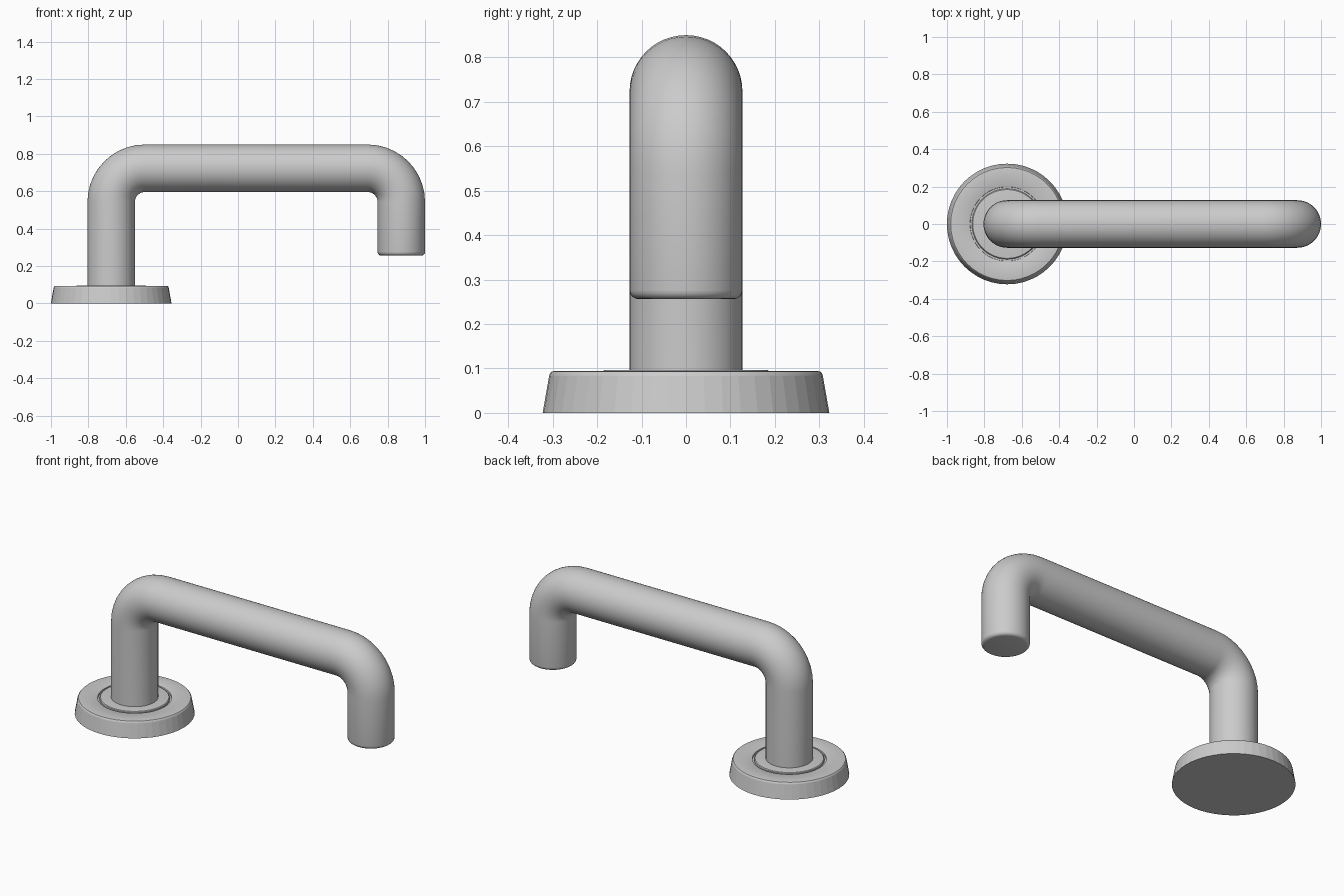
import bpy, bmesh
from math import sin, cos, pi, radians

if "Cube" in bpy.data.objects:
    bpy.data.objects.remove(bpy.data.objects["Cube"])

POST_X, END_X = -0.678, 0.873      # centre lines of the two vertical legs
BAR_Z, TUBE_R, BEND_R = 0.723, 0.127, 0.18


def skin(name, rings):
    """Bridge a list of equal-sized vertex rings and cap both ends."""
    bm = bmesh.new()
    loops = [[bm.verts.new(p) for p in ring] for ring in rings]
    n = len(loops[0])
    for a, b in zip(loops, loops[1:]):
        for i in range(n):
            j = (i + 1) % n
            bm.faces.new((a[i], a[j], b[j], b[i]))
    bm.faces.new(loops[0])
    bm.faces.new(loops[-1])
    bmesh.ops.recalc_face_normals(bm, faces=bm.faces)
    mesh = bpy.data.meshes.new(name)
    bm.to_mesh(mesh)
    bm.free()
    obj = bpy.data.objects.new(name, mesh)
    bpy.context.collection.objects.link(obj)
    bpy.ops.object.select_all(action='DESELECT')
    obj.select_set(True)
    bpy.context.view_layer.objects.active = obj
    bpy.ops.object.shade_smooth_by_angle(angle=radians(30))
    return obj


def lathe(name, profile, x, sides):
    return skin(name, [[(x + r * cos(2 * pi * i / sides), r * sin(2 * pi * i / sides), z)
                        for i in range(sides)] for r, z in profile])


# wall rose: tapered disc with softened rim and a groove around the centre
rose = lathe("base_rose", [
    (0.3225, 0), (0.308, 0.083), (0.306, 0.089), (0.302, 0.093), (0.296, 0.094),
    (0.203, 0.094), (0.199, 0.092), (0.198, 0.084), (0.189, 0.084),
    (0.188, 0.092), (0.184, 0.096), (0.178, 0.097), (0.10, 0.097)], POST_X, 48)
for f in rose.data.polygons:       # visible flat facets on the tapered wall
    if 0.02 < f.center.z < 0.06:
        f.use_smooth = False

# bent lever: stations are (x, z, direction angle, radius)
stations = [(POST_X, 0.09, pi / 2, TUBE_R)]
STEPS = 10
for k in range(STEPS + 1):         # bend from post into bar
    a = pi / 2 * k / STEPS
    stations.append((POST_X + BEND_R * (1 - cos(a)), BAR_Z - BEND_R * (1 - sin(a)),
                     pi / 2 - a, TUBE_R))
for k in range(STEPS + 1):         # bend from bar down to the free end
    a = pi / 2 * k / STEPS
    stations.append((END_X - BEND_R * (1 - sin(a)), BAR_Z - BEND_R * (1 - cos(a)),
                     -a, TUBE_R))
END_Z, FILLET = 0.256, 0.02
for k in range(5):                 # rounded edge of the free end
    a = pi / 2 * k / 4
    stations.append((END_X, END_Z + FILLET * (1 - sin(a)), -pi / 2,
                     TUBE_R - FILLET * (1 - cos(a))))

SIDES = 48
rings = []
for x, z, d, r in stations:
    ring = []
    for i in range(SIDES):
        t = 2 * pi * i / SIDES
        ring.append((x - r * cos(t) * sin(d), r * sin(t), z + r * cos(t) * cos(d)))
    rings.append(ring)
skin("lever_handle", rings)
